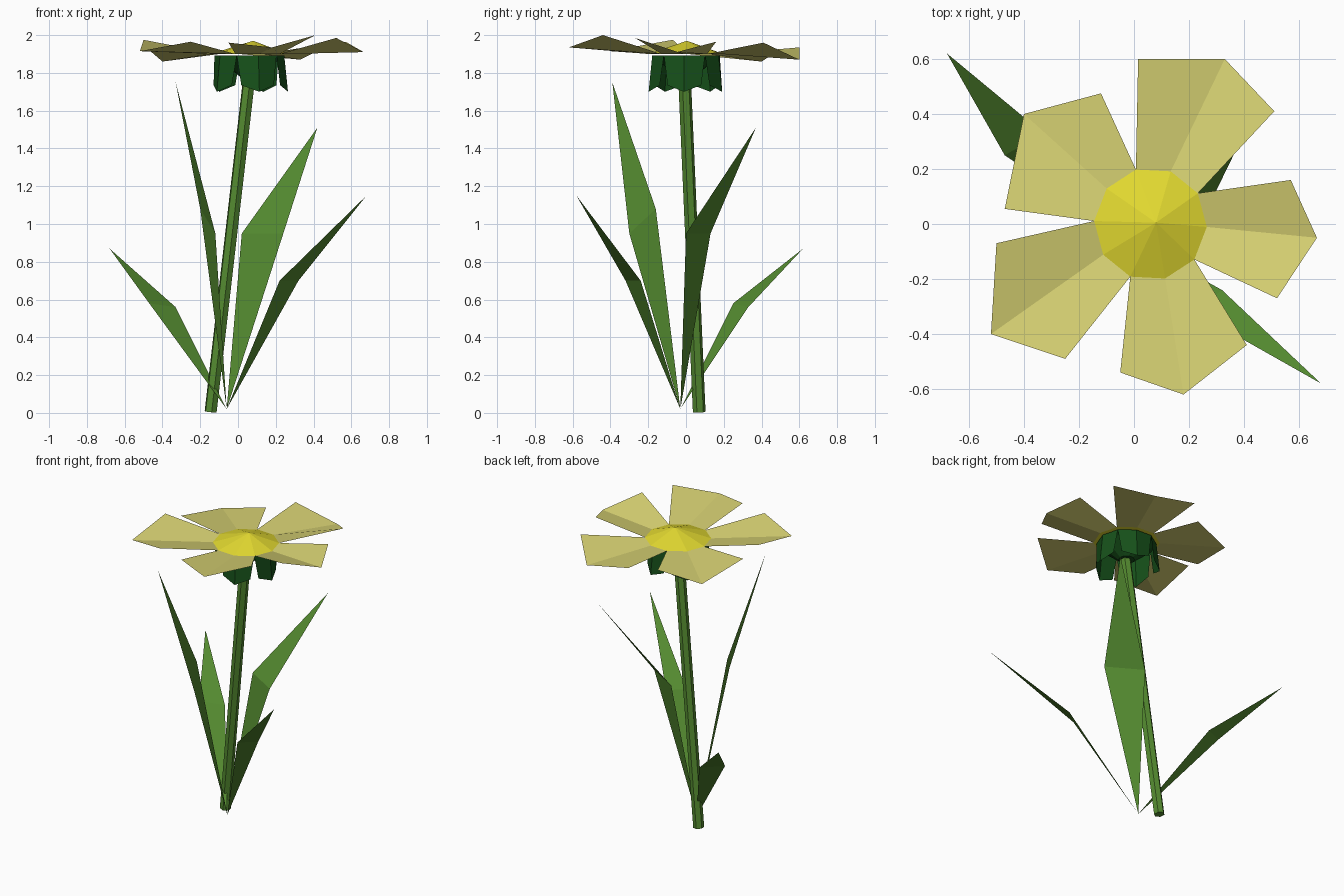
import bpy
from math import sin, cos, radians
from mathutils import Vector

if "Cube" in bpy.data.objects:
    bpy.data.objects.remove(bpy.data.objects["Cube"])


def material(name, rgb):
    m = bpy.data.materials.new(name)
    m.diffuse_color = (*rgb, 1)
    m.use_nodes = True
    m.node_tree.nodes["Principled BSDF"].inputs["Base Color"].default_value = m.diffuse_color
    return m


def mesh_part(name, verts, faces, mat):
    me = bpy.data.meshes.new(name)
    me.from_pydata([tuple(v) for v in verts], [], faces)
    me.materials.append(mat)
    ob = bpy.data.objects.new(name, me)
    bpy.context.collection.objects.link(ob)
    return ob


def polar(r, deg, z, c=(0.06, 0.0)):
    return Vector((c[0] + r * cos(radians(deg)), c[1] + r * sin(radians(deg)), z))


leaf_green = material("leaf_green", (0.09, 0.26, 0.03))
calyx_green = material("calyx_green", (0.008, 0.08, 0.01))
petal_yellow = material("petal_yellow", (0.68, 0.64, 0.17))
disc_yellow = material("disc_yellow", (0.77, 0.70, 0.03))

# Stem: leaning six-sided rod
bottom, top = Vector((-0.145, 0.07, 0.02)), Vector((0.065, -0.01, 1.84))
axis = top - bottom
bpy.ops.mesh.primitive_cylinder_add(vertices=6, radius=0.034, depth=axis.length,
                                    location=(bottom + top) / 2,
                                    rotation=axis.to_track_quat('Z', 'Y').to_euler())
stem = bpy.context.object
stem.name = "stem"
stem.location.z -= 0.015
stem.data.materials.append(leaf_green)

# Leaves: flat folded blades from one base point (right mid, left mid, tip)
base = (-0.06, -0.03, 0.02)
blades = [
    ((-0.20, -0.16, 1.08), (-0.12, -0.30, 0.95), (-0.33, -0.39, 1.75)),
    ((0.24, 0.00, 0.95), (0.02, 0.13, 0.95), (0.42, 0.37, 1.51)),
    ((0.22, -0.32, 0.70), (0.32, -0.24, 0.70), (0.68, -0.58, 1.15)),
    ((-0.33, 0.33, 0.56), (-0.47, 0.25, 0.58), (-0.68, 0.62, 0.87)),
]
for i, (a, b, tip) in enumerate(blades):
    faces = [(0, 1, 2), (1, 3, 2)]
    # keep the upper side of every blade as its front
    n = (Vector(a) - Vector(base)).cross(Vector(b) - Vector(base))
    if n.z < 0:
        faces = [f[::-1] for f in faces]
    mesh_part(f"leaf_{i + 1}", [base, a, b, tip], faces, leaf_green)

# Flower disc: ten-sided low cone with a flat underside
ring = [polar(0.205, 105 - 36 * k, 1.90) for k in range(10)]
mesh_part("flower_disc", ring + [Vector((0.08, 0.005, 1.97))],
          [((k + 1) % 10, k, 10) for k in range(10)] + [tuple(range(10))],
          disc_yellow)

# Petals: two folded quads each, growing from three neighbouring disc corners
petal_ends = [
    ((0.015, 0.60, 1.935), (0.33, 0.60, 1.87), (0.51, 0.41, 1.96)),
    ((0.57, 0.16, 1.965), (0.665, -0.05, 1.91), (0.52, -0.27, 1.985)),
    ((0.41, -0.44, 2.00), (0.18, -0.62, 1.935), (-0.05, -0.54, 1.96)),
    ((-0.25, -0.49, 1.965), (-0.52, -0.40, 1.915), (-0.50, -0.07, 1.975)),
    ((-0.47, 0.055, 1.92), (-0.40, 0.40, 1.86), (-0.12, 0.475, 1.91)),
]
for i, ends in enumerate(petal_ends):
    inner = [ring[(2 * i + k) % 10] for k in range(3)]
    mesh_part(f"petal_{i + 1}", inner + list(ends),
              [(0, 1, 4, 3), (1, 2, 5, 4)], petal_yellow)

# Calyx: cup under the disc with drooping sepals around its rim
rim = [polar(0.185, 105 - 36 * k, 1.893) for k in range(10)]
neck = [polar(0.05, 105 - 36 * k, 1.78) for k in range(10)]
mesh_part("calyx_cup", rim + neck,
          [(k, (k + 1) % 10, 10 + (k + 1) % 10, 10 + k) for k in range(10)]
          + [tuple(range(10, 20))], calyx_green)
for i in range(5):
    a = 69 - 72 * i
    pts = [polar(0.185, a + 36, 1.893), polar(0.185, a, 1.893), polar(0.185, a - 36, 1.893),
           polar(0.19, a - 28, 1.735), polar(0.205, a, 1.70), polar(0.19, a + 28, 1.735)]
    mesh_part(f"sepal_{i + 1}", pts, [(0, 5, 4, 1), (1, 4, 3, 2)], calyx_green)
